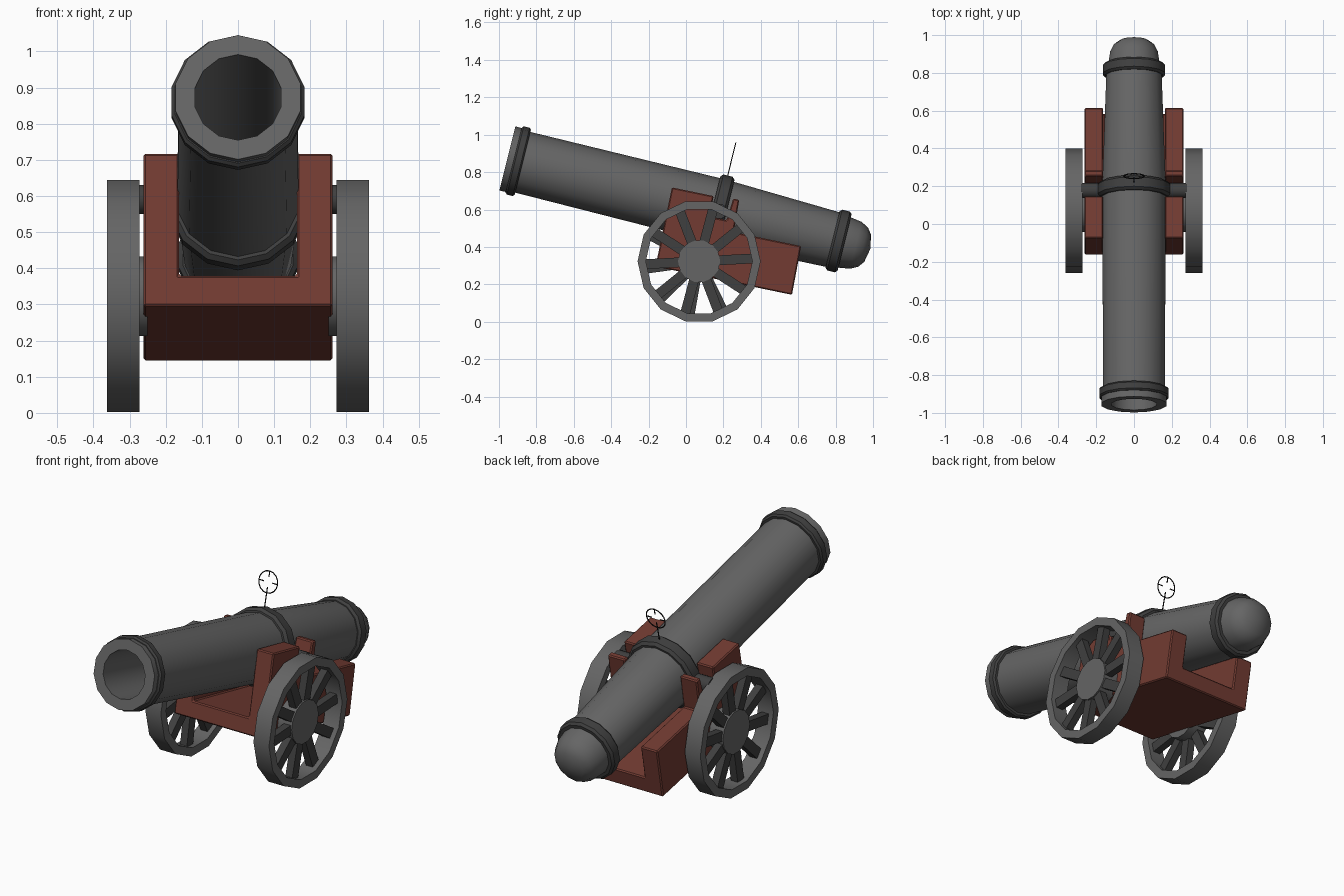
import bpy, bmesh
from math import radians, sin, cos, pi
from mathutils import Matrix, Vector

cube = bpy.data.objects.get("Cube")
if cube:
    bpy.data.objects.remove(cube, do_unlink=True)

SIDES = 14


def material(name, r, g, b):
    m = bpy.data.materials.new(name)
    m.use_nodes = True
    m.diffuse_color = (r, g, b, 1)
    node = m.node_tree.nodes["Principled BSDF"]
    node.inputs["Base Color"].default_value = (r, g, b, 1)
    node.inputs["Roughness"].default_value = 0.8
    return m


iron = material("grey iron", 0.13, 0.13, 0.13)
dark = material("dark iron", 0.05, 0.05, 0.05)
wood = material("red wood", 0.17, 0.044, 0.032)
black = material("black wire", 0.008, 0.008, 0.008)


def finish(name, bm, mat, matrix, smooth=True):
    bmesh.ops.recalc_face_normals(bm, faces=bm.faces)
    mesh = bpy.data.meshes.new(name)
    bm.to_mesh(mesh)
    bm.free()
    obj = bpy.data.objects.new(name, mesh)
    bpy.context.collection.objects.link(obj)
    mesh.materials.append(mat)
    obj.matrix_world = matrix
    if smooth:
        bpy.ops.object.select_all(action='DESELECT')
        obj.select_set(True)
        bpy.context.view_layer.objects.active = obj
        bpy.ops.object.shade_smooth_by_angle(angle=radians(30))
    return obj


def lathe(name, profile, mat, matrix, closed=False, turn=0.0):
    """Spin (height, radius) points around local z."""
    bm = bmesh.new()
    pts = [bm.verts.new((r * sin(turn), -r * cos(turn), h)) for h, r in profile]
    pairs = list(zip(pts, pts[1:])) + ([(pts[-1], pts[0])] if closed else [])
    edges = [bm.edges.new(p) for p in pairs]
    bmesh.ops.spin(bm, geom=pts + edges, cent=(0, 0, 0), axis=(0, 0, 1),
                   angle=2 * pi, steps=SIDES, use_merge=True)
    bmesh.ops.remove_doubles(bm, verts=bm.verts, dist=1e-5)
    return finish(name, bm, mat, matrix)


def band(name, t, half, inner, outer):
    """Raised hoop with chamfered edges around the barrel."""
    c = half * 0.35
    lathe(name, [(t - half, inner), (t - half, outer - c), (t - half + c, outer),
                 (t + half - c, outer), (t + half, outer - c), (t + half, inner)],
          dark, barrel_frame, closed=True)


def prism(name, outline, x0, x1, mat, matrix):
    """Extrude a (y, z) outline from x0 to x1."""
    bm = bmesh.new()
    face = bm.faces.new([bm.verts.new((x0, y, z)) for y, z in outline])
    ext = bmesh.ops.extrude_face_region(bm, geom=[face])["geom"]
    moved = [v for v in ext if isinstance(v, bmesh.types.BMVert)]
    bmesh.ops.translate(bm, verts=moved, vec=(x1 - x0, 0, 0))
    return finish(name, bm, mat, matrix, smooth=False)


def wire(name, strokes, radius):
    """Thin round wire; each stroke is (points, cyclic)."""
    data = bpy.data.curves.new(name, 'CURVE')
    data.dimensions = '3D'
    data.bevel_depth = radius
    data.bevel_resolution = 1
    for points, cyclic in strokes:
        s = data.splines.new('POLY')
        s.points.add(len(points) - 1)
        for p, co in zip(s.points, points):
            p.co = (*co, 1)
        s.use_cyclic_u = cyclic
    data.materials.append(black)
    obj = bpy.data.objects.new(name, data)
    bpy.context.collection.objects.link(obj)
    obj.matrix_world = barrel_frame


# Barrel: local z runs from muzzle to breech, local -y is up
barrel_frame = (Matrix.Translation((0, -0.955, 0.873))
                @ Matrix.Rotation(radians(-104), 4, 'X'))
lathe("barrel", [(1.1, 0), (1.1, 0.122), (0, 0.122), (0, 0.177), (0.05, 0.175),
                 (0.06, 0.167), (1.16, 0.173), (1.8, 0.15), (1.86, 0.138),
                 (1.92, 0.129), (1.96, 0.108), (1.985, 0.075), (2.0, 0)],
      iron, barrel_frame)
band("muzzle_ring", 0.06, 0.025, 0.15, 0.188)
band("middle_band", 1.167, 0.039, 0.15, 0.196)
band("breech_ring", 1.825, 0.033, 0.13, 0.167)

# Trunnions
pivot = barrel_frame @ Vector((0, 0, 1.167))
lathe("trunnions", [(-0.28, 0), (-0.28, 0.041), (0.28, 0.041), (0.28, 0)], dark,
      Matrix.Translation(pivot) @ Matrix.Rotation(pi / 2, 4, 'Y'))

# Ring sight on a stem
SIGHT, RING, T = 0.322, 0.055, 1.165


def sight_point(a, r):
    return (r * sin(a), -SIGHT - r * cos(a), T)


ring = [sight_point(2 * pi * i / 16, RING) for i in range(16)]
ticks = [([sight_point(k * pi / 2, RING), sight_point(k * pi / 2, 0.025)], False)
         for k in range(4)]
stem = [(0, -0.185, T), (0, RING - SIGHT, T)]
wire("ring_sight", [(ring, True), (stem, False)] + ticks, 0.003)

# Carriage: stepped cheeks with trunnion slots, hollowed by a channel
carriage_frame = (Matrix.Translation((0, -0.163, 0.295))
                  @ Matrix.Rotation(radians(-11.7), 4, 'X'))
outline = [(0, 0), (0.745, 0), (0.74, 0.265), (0.372, 0.265), (0.366, 0.44),
           (0.333, 0.44), (0.322, 0.32), (0.228, 0.32), (0.228, 0.432), (0, 0.432)]
carriage = prism("carriage", outline, -0.262, 0.262, wood, carriage_frame)
channel = prism("channel_cutter", [(-0.1, 0.087), (0.9, 0.087), (0.9, 0.6), (-0.1, 0.6)],
                -0.163, 0.163, wood, carriage_frame)
channel.hide_render = True
channel.display_type = 'WIRE'
channel.hide_set(True)
cut = carriage.modifiers.new("channel", 'BOOLEAN')
cut.operation = 'DIFFERENCE'
cut.solver = 'EXACT'
cut.object = channel
bevel = carriage.modifiers.new("soft edges", 'BEVEL')
bevel.width = 0.006
bevel.segments = 1
bevel.limit_method = 'ANGLE'

# Wheels: local z points outward along the axle
SPOKES = 10
for side, label, offset in ((1, "left", -15), (-1, "right", 10)):
    frame = (Matrix.Translation((0, 0.07, 0.323))
             @ Matrix.Rotation(side * pi / 2, 4, 'Y'))
    lathe(label + "_wheel_rim", [(0.272, 0.285), (0.272, 0.329), (0.363, 0.329),
                                 (0.363, 0.285)],
          iron, frame, closed=True, turn=0.0)
    lathe(label + "_wheel_hub", [(0.25, 0), (0.25, 0.113), (0.345, 0.113), (0.345, 0)],
          iron, frame)
    bm = bmesh.new()
    for i in range(SPOKES):
        spin = Matrix.Rotation(radians(offset) + 2 * pi * i / SPOKES, 4, 'Z')
        place = spin @ Matrix.Translation((0.2, 0, 0.317)) @ Matrix.Diagonal((0.2, 0.052, 0.04, 1))
        bmesh.ops.create_cube(bm, size=1, matrix=place)
    finish(label + "_wheel_spokes", bm, dark, frame, smooth=False)
